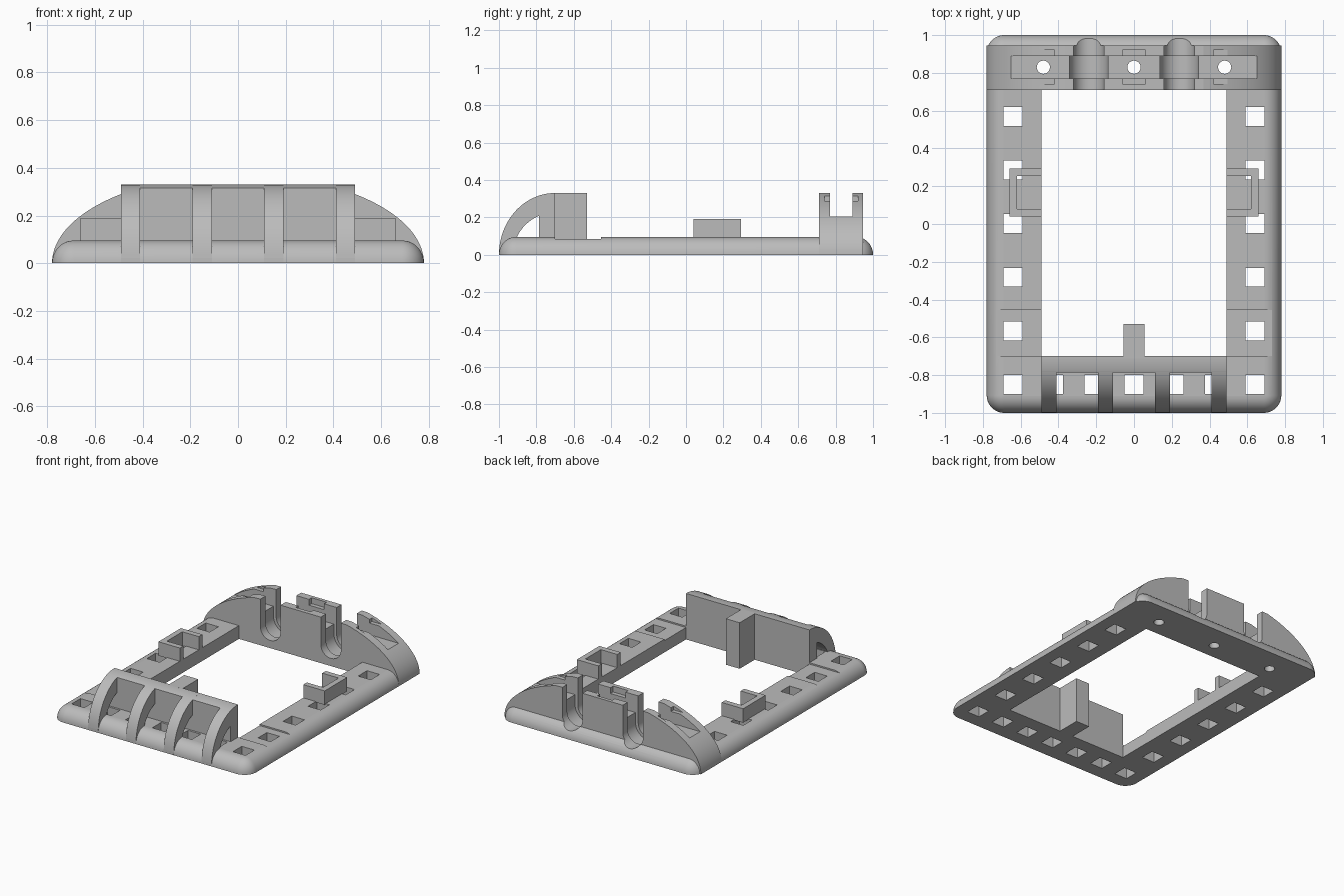
import bpy, bmesh, math
from mathutils import Vector

if "Cube" in bpy.data.objects:
    bpy.data.objects.remove(bpy.data.objects["Cube"], do_unlink=True)

mat = bpy.data.materials.new("plain_grey")
mat.use_nodes = True
GREY = (0.5, 0.5, 0.5, 1)
mat.diffuse_color = GREY
mat.node_tree.nodes["Principled BSDF"].inputs["Base Color"].default_value = GREY


def finish(name, bm):
    bmesh.ops.recalc_face_normals(bm, faces=bm.faces)
    me = bpy.data.meshes.new(name)
    bm.to_mesh(me)
    bm.free()
    me.materials.append(mat)
    ob = bpy.data.objects.new(name, me)
    bpy.context.collection.objects.link(ob)
    return ob


def prism(name, pts, axis, lo, hi):
    """Extrude a 2D outline along an axis: 'x' uses (y, z), 'y' uses (x, z), 'z' uses (x, y)."""
    place = {"x": lambda a, b, c: (c, a, b), "y": lambda a, b, c: (a, c, b),
             "z": lambda a, b, c: (a, b, c)}[axis]
    bm = bmesh.new()
    face = bm.faces.new([bm.verts.new(place(a, b, lo)) for a, b in pts])
    new = bmesh.ops.extrude_face_region(bm, geom=[face])["geom"]
    verts = [v for v in new if isinstance(v, bmesh.types.BMVert)]
    bmesh.ops.translate(bm, verts=verts, vec=Vector(place(0, 0, hi - lo)))
    return finish(name, bm)


def box(name, x0, x1, y0, y1, z0, z1):
    return prism(name, [(x0, y0), (x1, y0), (x1, y1), (x0, y1)], "z", z0, z1)


def arc(cx, cy, rx, ry, a0, a1, n):
    angles = [math.radians(a0 + (a1 - a0) * i / n) for i in range(n + 1)]
    return [(cx + rx * math.cos(a), cy + ry * math.sin(a)) for a in angles]


def boolean(ob, tool, operation="DIFFERENCE", keep=False):
    mod = ob.modifiers.new("cut", "BOOLEAN")
    mod.operation = operation
    mod.solver = "EXACT"
    mod.object = tool
    bpy.context.view_layer.objects.active = ob
    bpy.ops.object.modifier_apply(modifier=mod.name)
    if not keep:
        bpy.data.objects.remove(tool, do_unlink=True)


def smooth(ob):
    bpy.ops.object.select_all(action="DESELECT")
    ob.select_set(True)
    bpy.context.view_layer.objects.active = ob
    bpy.ops.object.shade_smooth_by_angle(angle=math.radians(30))
    for p in ob.data.polygons:
        if max(abs(c) for c in p.normal) > 0.9995:
            p.use_smooth = False


# Base frame: rounded rectangle with a quarter-round outer edge
W, L, H, R = 0.78, 1.0, 0.095, 0.09
bm = bmesh.new()
loops = []
for k in range(11):
    t = math.radians(9 * k)
    rad = R * math.cos(t) + 0.003
    pts = []
    for sx, sy, a in ((1, 1, 0), (-1, 1, 90), (-1, -1, 180), (1, -1, 270)):
        pts += arc(sx * (W - R - 0.003), sy * (L - R - 0.003), rad, rad, a, a + 90, 10)
    loops.append([bm.verts.new((x, y, H * math.sin(t))) for x, y in pts])
for low, high in zip(loops, loops[1:]):
    for i in range(len(low)):
        j = (i + 1) % len(low)
        bm.faces.new((low[i], low[j], high[j], high[i]))
bm.faces.new(loops[0])
bm.faces.new(loops[-1])
frame = finish("base_frame", bm)
boolean(frame, box("opening", -0.49, 0.49, -0.70, 0.71, -1, 1))

# Shallow recess across both side rails
boolean(frame, box("recess", -1, 1, -0.70, -0.455, 0.085, 1))

# Square holes along the side rails and the front rail
holes = [(s * 0.64, -0.85 + 0.284 * i) for s in (-1, 1) for i in range(6)]
holes += [(0.2133 * i, -0.85) for i in range(-2, 3)]
for x, y in holes:
    boolean(frame, box("hole", x - 0.05, x + 0.05, y - 0.05, y + 0.05, -1, 1))

# Rear arch: elliptical block with a flat top, joined to the frame
outline = [(x, min(z, 0.33)) for x, z in arc(0, 0, W, 0.373, 0, 180, 64)]
flat = [p for p in outline if p[1] >= 0.33]
outline = [p for p in outline if p[1] < 0.33 or p in (flat[0], flat[-1])]
arch = prism("rear_arch", outline, "y", 0.71, 0.945)
boolean(frame, arch, "UNION")

# Channel along the arch, with clip pockets and screw holes
boolean(frame, box("channel", -1, 1, 0.77, 0.89, 0.205, 1))
for x in (-0.48, 0, 0.48):
    boolean(frame, box("pocket", x - 0.06, x + 0.06, 0.74, 0.92, 0.288, 1))
    boolean(frame, prism("screw", arc(x, 0.83, 0.035, 0.035, 0, 345, 23), "z", -1, 1))

# U-shaped cradles across the arch, wider inside the channel
for x in (-0.24, 0.24):
    for r, y0, y1 in ((0.08, 0.6, 1.1), (0.102, 0.77, 0.89)):
        cradle = arc(x, 0.135, r, r, 180, 360, 24) + [(x + r, 1), (x - r, 1)]
        boolean(frame, prism("cradle", cradle, "y", y0, y1))
smooth(frame)

# Front wall with a top that follows the rib curve
top = [p for p in arc(-0.70, 0, 0.30, 0.33, 90, 180, 40) if p[0] > -0.785]
wall = prism("front_wall", [(-0.70, 0)] + top + [(-0.785, 0.316), (-0.785, 0)], "x", -0.49, 0.49)
smooth(wall)

# Curved ribs in front of the wall
rib = arc(-0.70, 0, 0.30, 0.33, 90, 180, 24) + arc(-0.70, 0, 0.225, 0.225, 180, 90, 24)
for i, x in enumerate((-0.45, -0.15, 0.15, 0.45)):
    smooth(prism("front_rib_%d" % (i + 1), rib, "x", x - 0.04, x + 0.04))

# Post behind the front wall
box("wall_post", -0.055, 0.055, -0.71, -0.53, 0, 0.33)

# U-shaped side brackets, open towards the middle
for s, side in ((1, "left"), (-1, "right")):
    plan = [(0.49, 0.04), (0.66, 0.04), (0.66, 0.295), (0.49, 0.295),
            (0.49, 0.255), (0.62, 0.255), (0.62, 0.08), (0.49, 0.08)]
    prism(side + "_bracket", [(s * x, y) for x, y in plan], "z", 0.09, 0.19)
